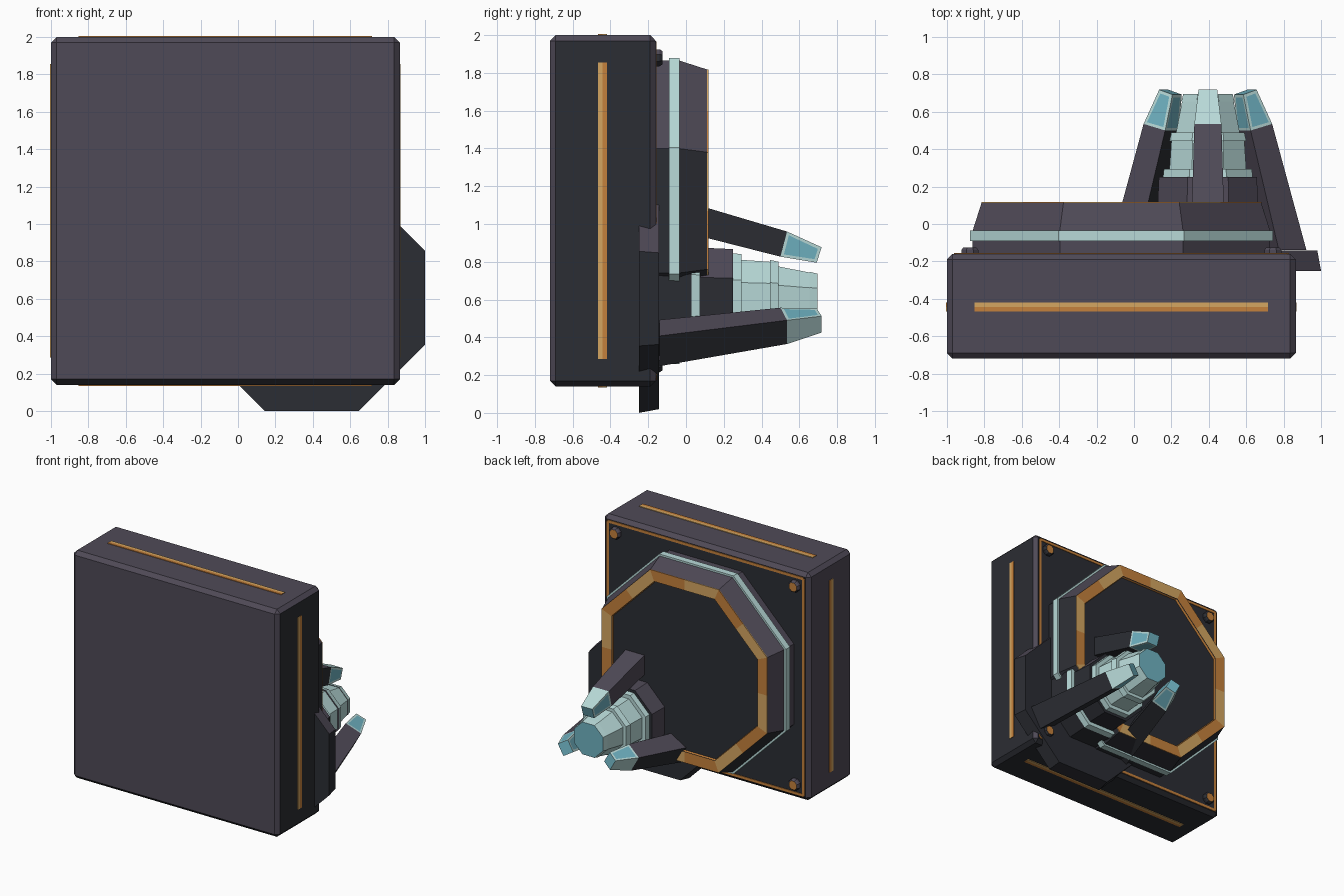
import bpy, bmesh, math
from mathutils import Vector

if "Cube" in bpy.data.objects:
    bpy.data.objects.remove(bpy.data.objects["Cube"])


def material(name, col):
    m = bpy.data.materials.new(name)
    m.diffuse_color = (*col, 1)
    m.use_nodes = True
    m.node_tree.nodes["Principled BSDF"].inputs["Base Color"].default_value = m.diffuse_color
    return m


MATS = [material("purple_grey", (0.078, 0.068, 0.095)),
        material("charcoal", (0.024, 0.026, 0.033)),
        material("pale_cyan", (0.48, 0.70, 0.69)),
        material("teal", (0.16, 0.45, 0.54)),
        material("light_orange", (0.66, 0.38, 0.12)),
        material("deep_orange", (0.56, 0.22, 0.045))]
PURPLE, DARK, PALE, TEAL, LIGHT, DEEP = range(6)


def armour(n):
    """Two-tone armour: right, rear and underside faces are charcoal."""
    return DARK if n.x > 0.8 or n.y > 0.8 or n.z < -0.3 else PURPLE


def finish(name, bm):
    me = bpy.data.meshes.new(name)
    bm.to_mesh(me)
    bm.free()
    for m in MATS:
        me.materials.append(m)
    ob = bpy.data.objects.new(name, me)
    bpy.context.collection.objects.link(ob)
    return ob


def loft(name, rings, mats, start=None, end=None, edit=None):
    """Skin rings of points; mats per band (None = armour rule)."""
    bm = bmesh.new()
    vs = [[bm.verts.new(p) for p in r] for r in rings]
    n = len(vs[0])
    tag = {}
    for k in range(len(vs) - 1):
        for i in range(n):
            j = (i + 1) % n
            tag[bm.faces.new((vs[k][i], vs[k][j], vs[k + 1][j], vs[k + 1][i]))] = mats[k]
    tag[bm.faces.new(vs[0])] = start
    tag[bm.faces.new(vs[-1])] = end
    bmesh.ops.recalc_face_normals(bm, faces=bm.faces)
    for f, t in tag.items():
        f.material_index = armour(f.normal) if t is None else t
    if edit:
        edit(bm)
    return finish(name, bm)


def octagon(cx, cz, y, r, n=8):
    """Flat-topped octagon of apothem r; n=16 adds edge midpoints."""
    pts = []
    for i in range(n):
        a = math.pi / 8 + i * math.tau / n
        d = r if (n == 16 and i % 2) else r / math.cos(math.pi / 8)
        pts.append((cx + d * math.cos(a), y, cz + d * math.sin(a)))
    return pts


def turned(name, cx, cz, profile, mats, **kw):
    return loft(name, [octagon(cx, cz, y, r) for y, r in profile], mats, **kw)


def block(name, lo, hi, mat=None, bevel=0):
    bm = bmesh.new()
    bmesh.ops.create_cube(bm, size=1)
    for v in bm.verts:
        v.co = [(a + b) / 2 + c * (b - a) for a, b, c in zip(lo, hi, v.co)]
    if bevel:
        bmesh.ops.bevel(bm, geom=bm.edges[:], offset=bevel, segments=1, affect='EDGES')
    bm.normal_update()
    for f in bm.faces:
        f.material_index = armour(f.normal) if mat is None else mat
    return finish(name, bm)


# Main housing
X0, X1, Y0, Y1, Z0, Z1 = -1.0, 0.865, -0.72, -0.16, 0.14, 2.0
CX, CZ = (X0 + X1) / 2, (Z0 + Z1) / 2
block("housing", (X0, Y0, Z0), (X1, Y1, Z1), bevel=0.03)

# Glowing strips on the four sides, each in two tones
T, L = 0.005, 0.785
for k, (a, b) in enumerate(((-0.467, -0.443), (-0.443, -0.419))):
    m = (LIGHT, DEEP)[k]
    for side, x in (("right", X1), ("left", X0)):
        block(f"{side}_strip_{k}", (x - T, a, CZ - L), (x + T, b, CZ + L), m)
    for side, z in (("top", Z1), ("bottom", Z0)):
        block(f"{side}_strip_{k}", (CX - L, a, z - T), (CX + L, b, z + T), (DEEP, LIGHT)[k])

# Rear trim frame
H, W = 0.885, 0.022
for s in (-1, 1):
    x, z = CX + s * H, CZ + s * H
    block("rear_trim_upright", (x - W / 2, Y1 - T, CZ - H), (x + W / 2, Y1 + T, CZ + H), DEEP)
    block("rear_trim_rail", (CX - H, Y1 - T, z - W / 2), (CX + H, Y1 + T, z + W / 2), DEEP)

# Corner bolts
for sx in (-1, 1):
    for sz in (-1, 1):
        turned("corner_bolt", CX + sx * 0.81, CZ + sz * 0.81,
               [(-0.165, 0.045), (-0.14, 0.045), (-0.125, 0.035)], [None, None], end=DEEP)

# Large octagonal dish with cyan band and recessed face
turned("dish", CX, CZ,
       [(-0.17, 0.795), (-0.09, 0.795), (-0.09, 0.81), (-0.035, 0.81),
        (-0.035, 0.795), (0.112, 0.748), (0.112, 0.66), (0.095, 0.655)],
       [None, PALE, PALE, PALE, None, DARK, DEEP], end=DARK)


# Two-tone orange ring around the dish face
def ring_tones(bm):
    for f in bm.faces:
        c = f.calc_center_median()
        a = math.atan2(c.z - CZ, c.x - CX) - math.pi / 8
        f.material_index = LIGHT if int(a % math.tau // (math.pi / 8)) % 2 else DEEP


loft("dish_ring", [octagon(CX, CZ, y, r, 16) for y, r in
                   ((0.11, 0.66), (0.11, 0.748), (0.118, 0.748), (0.118, 0.66))],
     [DEEP] * 3, edit=lambda bm: (
         bmesh.ops.delete(bm, geom=[f for f in bm.faces if len(f.verts) > 4], context='FACES_ONLY'),
         ring_tones(bm)))

# Octagonal mounting plate for the gripper
GX, GZ = 0.395, 0.605
turned("gripper_plate", GX, GZ, [(-0.25, 0.605), (-0.142, 0.585)], [None], start=DARK)

# Stepped gripper barrel with cyan collars
turned("gripper_barrel", GX, GZ,
       [(-0.15, 0.32), (0.03, 0.305), (0.03, 0.31), (0.075, 0.30), (0.075, 0.27),
        (0.25, 0.262), (0.25, 0.24), (0.295, 0.235), (0.295, 0.205), (0.445, 0.195),
        (0.445, 0.205), (0.49, 0.195), (0.49, 0.17), (0.655, 0.138), (0.655, 0.142),
        (0.695, 0.132)],
       [None, PALE, PALE, PALE, None, None, PALE, PALE, PALE, None,
        PALE, PALE, PALE, None, PALE, PALE], end=TEAL)


# Fingers: pale tips with inset teal patches on every face but the outer one
def claw(name, deg):
    a = math.radians(deg)
    out = Vector((math.cos(a), 0, math.sin(a)))
    side = Vector((-math.sin(a), 0, math.cos(a)))
    centre = Vector((GX, 0, GZ))
    rings = []
    # each section: outer (y, r), inner (y, r), width
    for (yo, ro), (yi, ri), w in (((-0.14, 0.555), (-0.14, 0.385), 0.185),
                                  ((0.535, 0.355), (0.50, 0.222), 0.145),
                                  ((0.718, 0.272), (0.692, 0.19), 0.10)):
        rings.append([centre + out * r + side * s * w / 2 + Vector((0, y, 0))
                      for y, r, s in ((yo, ro, -1), (yo, ro, 1), (yi, ri, 1), (yi, ri, -1))])

    def patches(bm):
        tips = [f for f in bm.faces if f.material_index == PALE and f.normal.dot(out) < 0.5]
        bmesh.ops.inset_individual(bm, faces=tips, thickness=0.022)
        for f in tips:
            f.material_index = TEAL

    loft(name, rings, [None, PALE], end=TEAL, edit=patches)


for name, deg in (("upper_finger", 90), ("left_finger", 210), ("right_finger", 330)):
    claw(name, deg)
